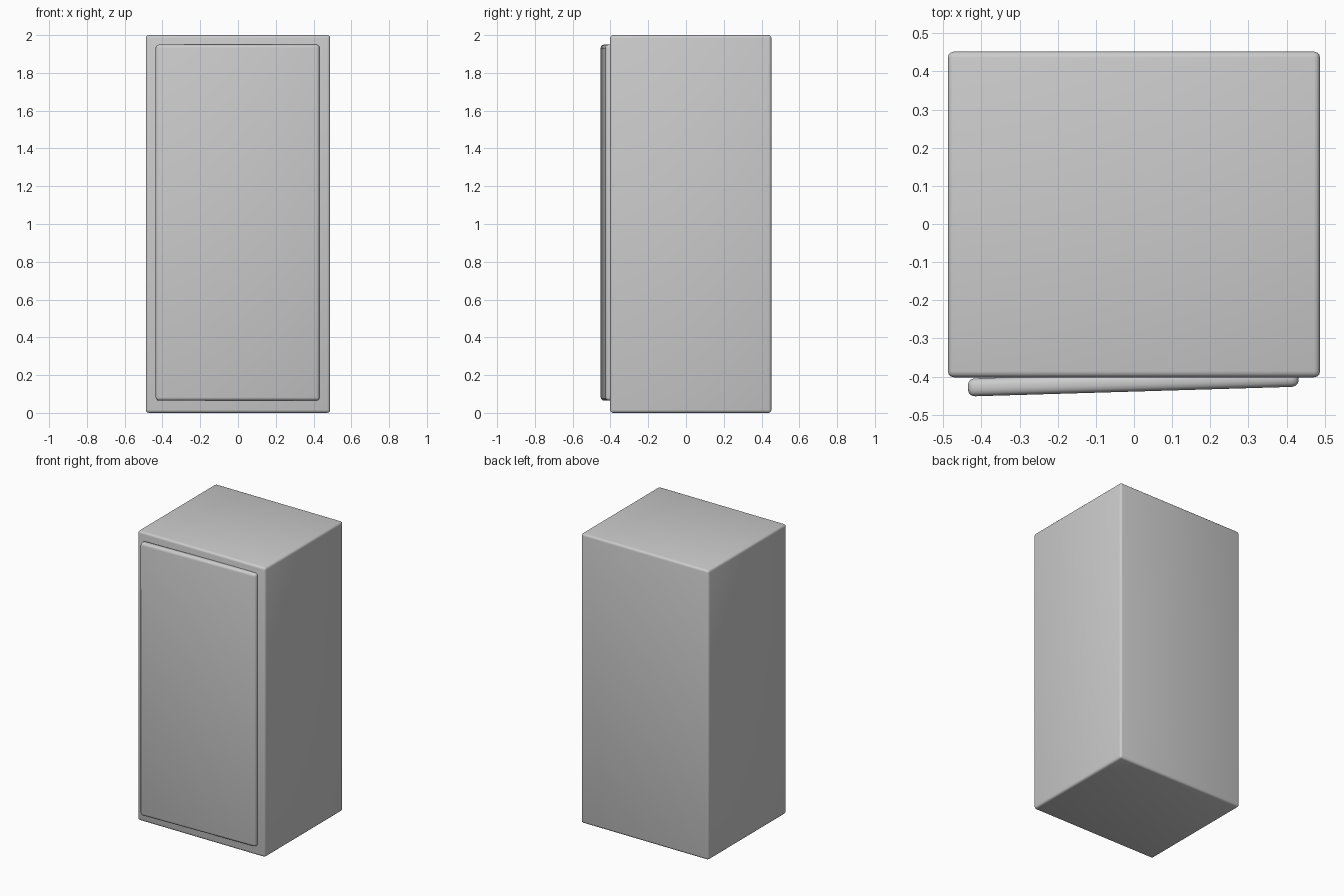
import bpy
import math

if "Cube" in bpy.data.objects:
    bpy.data.objects.remove(bpy.data.objects["Cube"])


def rounded_box(name, size, centre, bevel, turn=0.0):
    bpy.ops.mesh.primitive_cube_add(size=1, location=centre)
    ob = bpy.context.object
    ob.name = name
    ob.scale = size
    bpy.ops.object.transform_apply(location=False, rotation=False, scale=True)
    ob.rotation_euler.z = turn
    mod = ob.modifiers.new("rounded_edges", "BEVEL")
    mod.width = bevel
    mod.segments = 3
    bpy.ops.object.modifier_apply(modifier=mod.name)
    bpy.ops.object.shade_smooth_by_angle(angle=math.radians(35))
    return ob


# Cabinet body
rounded_box("cabinet_body", (0.976, 0.854, 2.0), (0, 0.025, 1.0), 0.016)

# Door panel, slightly ajar, sunk into the front on its hinge side
rounded_box("door", (0.868, 0.047, 1.885), (-0.002, -0.416, 1.0075), 0.018,
            math.radians(1.7))
